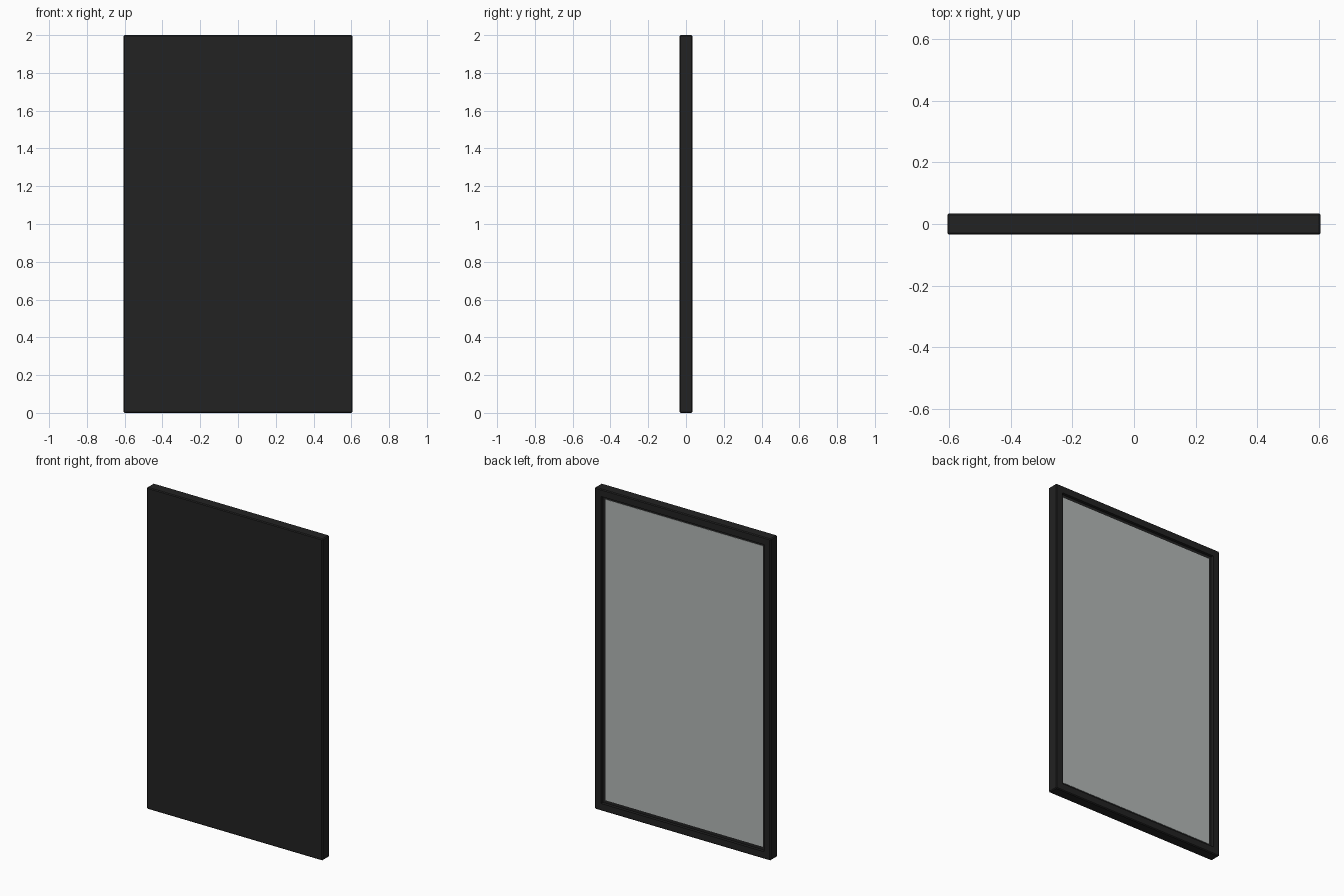
import bpy, bmesh

if "Cube" in bpy.data.objects:
    bpy.data.objects.remove(bpy.data.objects["Cube"])

W, D, H = 1.21, 0.068, 2.0      # overall size
BORDER, RECESS = 0.064, 0.018   # frame width, glass depth below the rim


def colour(name, rgb):
    m = bpy.data.materials.new(name)
    m.diffuse_color = (*rgb, 1)
    m.use_nodes = True
    m.node_tree.nodes["Principled BSDF"].inputs["Base Color"].default_value = m.diffuse_color
    return m


def finish(name, bm, mat):
    me = bpy.data.meshes.new(name)
    bm.to_mesh(me)
    bm.free()
    ob = bpy.data.objects.new(name, me)
    bpy.context.collection.objects.link(ob)
    me.materials.append(mat)
    return ob


black = colour("black_frame", (0.016, 0.016, 0.016))
silver = colour("mirror_glass", (0.45, 0.48, 0.47))

# Frame: solid slab whose rear face is inset and pushed in
bm = bmesh.new()
bmesh.ops.create_cube(bm, size=1)
for v in bm.verts:
    v.co.x *= W
    v.co.y *= D
    v.co.z = (v.co.z + 0.5) * H
outer_edges = list(bm.edges)
bm.normal_update()
rear = max(bm.faces, key=lambda f: f.normal.y)
bmesh.ops.inset_region(bm, faces=[rear], thickness=BORDER)
pocket = bmesh.ops.extrude_discrete_faces(bm, faces=[rear])["faces"][0]
for v in pocket.verts:
    v.co.y -= RECESS

# Fine chamfer along the outer edges
bmesh.ops.bevel(bm, geom=outer_edges, offset=0.005, segments=1, affect='EDGES')
bmesh.ops.recalc_face_normals(bm, faces=bm.faces)
finish("frame", bm, black)

# Mirror glass: thin pane filling the pocket
bm = bmesh.new()
bmesh.ops.create_cube(bm, size=1)
for v in bm.verts:
    v.co.x *= W - 2 * BORDER
    v.co.y = D / 2 - RECESS + v.co.y * 0.004
    v.co.z = H / 2 + v.co.z * (H - 2 * BORDER)
finish("mirror_glass", bm, silver)
